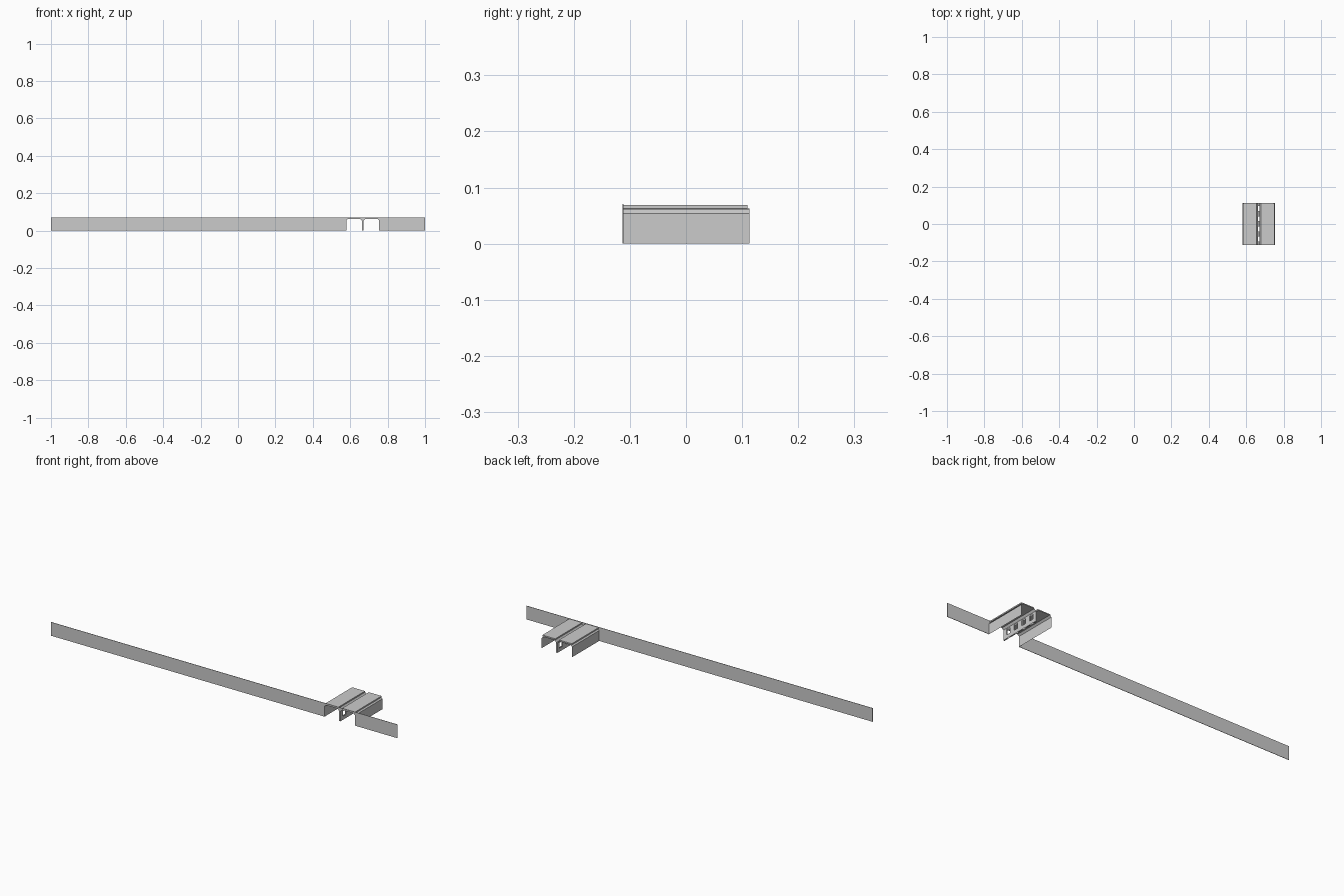
import bpy

if "Cube" in bpy.data.objects:
    bpy.data.objects.remove(bpy.data.objects["Cube"])

CX = 0.667            # centre line between the two tubes
Y0, Y1 = -0.113, 0.113
WINDOWS = [-0.08, -0.026, 0.028, 0.082]
HALF = 0.013          # half window width


def make(name, verts, faces):
    me = bpy.data.meshes.new(name)
    me.from_pydata(verts, [], faces)
    me.update()
    ob = bpy.data.objects.new(name, me)
    bpy.context.collection.objects.link(ob)
    return ob


def box(name, x0, x1, y0, y1, z0, z1):
    v = [(x, y, z) for x in (x0, x1) for y in (y0, y1) for z in (z0, z1)]
    f = [(0, 1, 3, 2), (4, 6, 7, 5), (0, 4, 5, 1), (2, 3, 7, 6), (0, 2, 6, 4), (1, 5, 7, 3)]
    return make(name, v, f)


def sheet(name, profile, y0, y1):
    # profile in x/z swept along y
    n = len(profile)
    v = [(x, y, z) for y in (y0, y1) for x, z in profile]
    return make(name, v, [(i, i + 1, n + i + 1, n + i) for i in range(n - 1)])


def extrude_outline(name, outline, y0, y1):
    n = len(outline)
    v = [(x, y, z) for y in (y0, y1) for x, z in outline]
    f = [tuple(range(n)), tuple(range(2 * n - 1, n - 1, -1))]
    f += [(i, n + i, n + (i + 1) % n, (i + 1) % n) for i in range(n)]
    return make(name, v, f)


# Facade: one thin wall outlined around the two chamfered portals
portals = []
for s in (-1, 1):
    p = [(0.088, 0), (0.088, 0.054), (0.079, 0.062), (0.014, 0.062), (0.0035, 0.052), (0.0035, 0)]
    p = [(CX + s * x, z) for x, z in p]
    portals += p if s < 0 else p[::-1]
outline = [(-1, 0)] + portals + [(1, 0), (1, 0.071), (-1, 0.071)]
extrude_outline("facade_wall", outline, Y0, Y0 + 0.002)

for s, side in ((-1, "left"), (1, "right")):
    # Outer wall with chamfer running into the ceiling
    sheet(side + "_tube_shell",
          [(CX + s * x, z) for x, z in ((0.088, 0), (0.088, 0.054), (0.079, 0.062), (0.011, 0.062))],
          Y0, Y1)
    # Roof slab
    a, b = sorted((CX + s * 0.011, CX + s * 0.085))
    box(side + "_roof_slab", a, b, Y0 + 0.001, 0.110, 0.0625, 0.069)
    # Inner wall skin: lower, upper and piers between windows
    xi = CX + s * 0.0035
    sheet(side + "_median_sill", [(xi, 0), (xi, 0.019)], Y0, Y1)
    sheet(side + "_median_head", [(xi, 0.046), (xi, 0.052)], Y0, Y1)
    edges = [Y0] + [w + d for w in WINDOWS for d in (-HALF, HALF)] + [Y1]
    for i in range(0, len(edges), 2):
        sheet(f"{side}_median_pier_{i // 2}", [(xi, 0.019), (xi, 0.046)], edges[i], edges[i + 1])
    # Sloped ceiling edge along the median
    sheet(side + "_median_haunch", [(xi, 0.052), (CX + s * 0.011, 0.0625)], Y0, Y1)

# Solid blocks tying the two median skins together between windows
edges = [Y0] + [w + d for w in WINDOWS for d in (-HALF, HALF)] + [Y1]
for i in range(0, len(edges), 2):
    box(f"median_tie_{i // 2}", CX - 0.0033, CX + 0.0033, edges[i], edges[i + 1], 0, 0.052)
